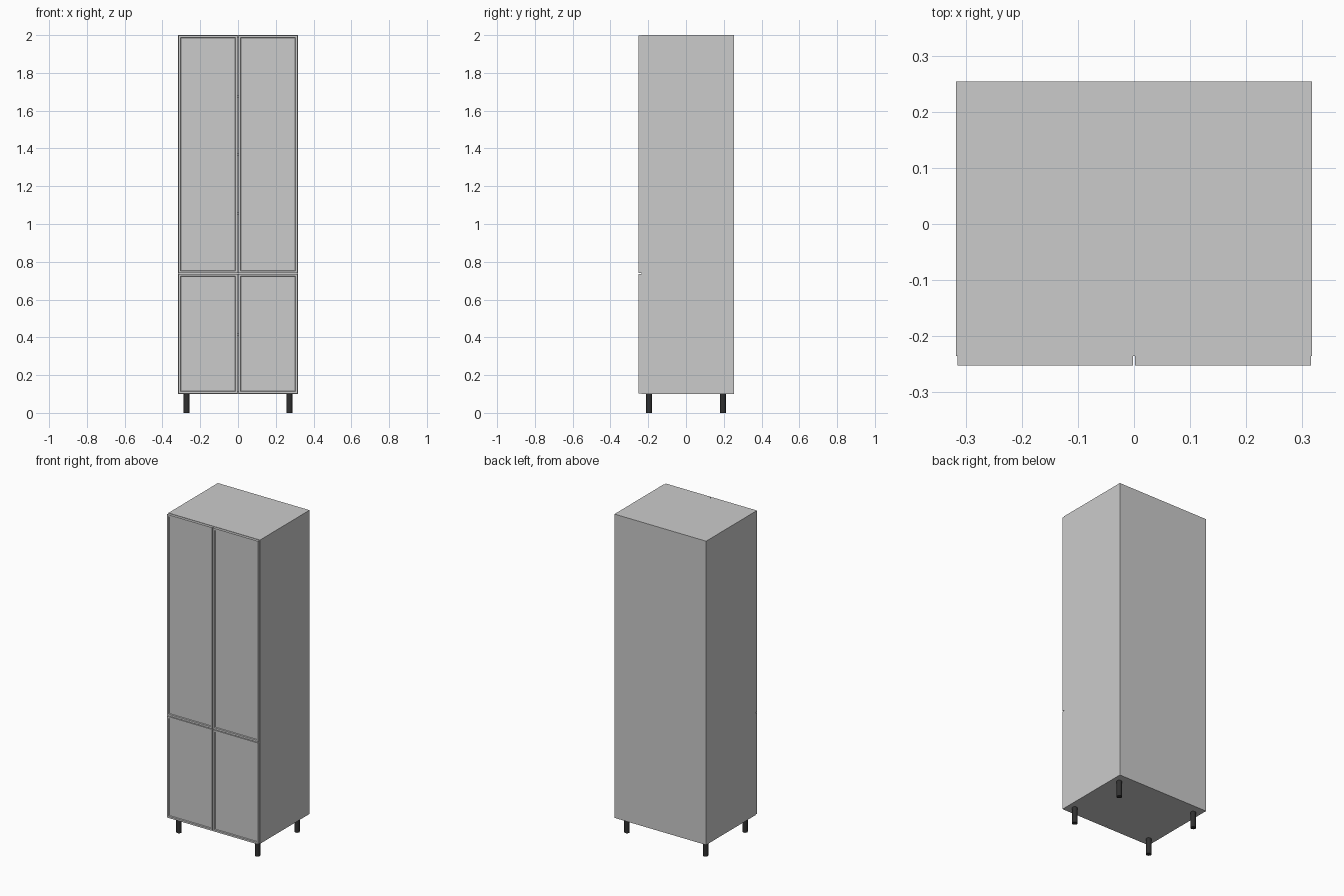
import bpy, bmesh
from mathutils import Matrix

if "Cube" in bpy.data.objects:
    bpy.data.objects.remove(bpy.data.objects["Cube"])

W, FRONT, BACK = 0.317, -0.235, 0.254   # half width, carcass front and back
Z0, Z1, T = 0.10, 2.0, 0.014            # bottom, top, board thickness


def finish(bm, name):
    bmesh.ops.recalc_face_normals(bm, faces=bm.faces)
    mesh = bpy.data.meshes.new(name)
    bm.to_mesh(mesh)
    bm.free()
    ob = bpy.data.objects.new(name, mesh)
    bpy.context.collection.objects.link(ob)
    return ob


def box_mesh(lo, hi):
    bm = bmesh.new()
    bmesh.ops.create_cube(bm, size=1)
    for v in bm.verts:
        v.co = [(a + b) / 2 + c * (b - a) for a, b, c in zip(lo, hi, v.co)]
    return bm


def board(name, lo, hi):
    return finish(box_mesh(lo, hi), name)


def door(name, x0, x1, z0, z1):
    # slab with a narrow raised frame around a recessed panel
    bm = box_mesh((x0, -0.252, z0), (x1, FRONT - 0.0005, z1))
    bm.normal_update()
    face = min(bm.faces, key=lambda f: f.calc_center_median().y)
    bmesh.ops.inset_region(bm, faces=[face], thickness=0.016)
    bmesh.ops.inset_region(bm, faces=[face], thickness=0.004)
    for v in face.verts:
        v.co.y += 0.005
    return finish(bm, name)


# Carcass boards
inner = W - T
board("left_side", (-W, FRONT, Z0), (-inner, BACK, Z1))
board("right_side", (inner, FRONT, Z0), (W, BACK, Z1))
board("top_panel", (-inner, FRONT, Z1 - T), (inner, BACK, Z1))
board("bottom_panel", (-inner, FRONT, Z0), (inner, BACK, Z0 + T))
board("back_panel", (-inner, BACK - 0.006, Z0 + T), (inner, BACK, Z1 - T))

# Shelves
for i, z in enumerate((0.41, 0.732, 1.05, 1.36, 1.67)):
    board(f"shelf_{i + 1}", (-inner, FRONT + 0.002, z), (inner, BACK - 0.006, z + T))

# Doors, two lower and two upper
for side, x0, x1 in (("left", -0.315, -0.002), ("right", 0.002, 0.315)):
    door(f"lower_{side}_door", x0, x1, 0.102, 0.736)
    door(f"upper_{side}_door", x0, x1, 0.740, 1.998)

# Legs
dark = bpy.data.materials.new("dark_plastic")
dark.diffuse_color = (0.03, 0.03, 0.03, 1)
dark.use_nodes = True
dark.node_tree.nodes["Principled BSDF"].inputs["Base Color"].default_value = dark.diffuse_color
for sx, xn in ((-1, "left"), (1, "right")):
    for sy, yn in ((-1, "front"), (1, "back")):
        bm = bmesh.new()
        bmesh.ops.create_cone(bm, cap_ends=True, segments=24, radius1=0.0155,
                              radius2=0.0155, depth=Z0,
                              matrix=Matrix.Translation((sx * 0.272, sy * 0.195, Z0 / 2)))
        for f in bm.faces:
            f.smooth = len(f.verts) == 4
        for e in bm.edges:
            e.smooth = all(len(f.verts) == 4 for f in e.link_faces)
        leg = finish(bm, f"{yn}_{xn}_leg")
        leg.data.materials.append(dark)
